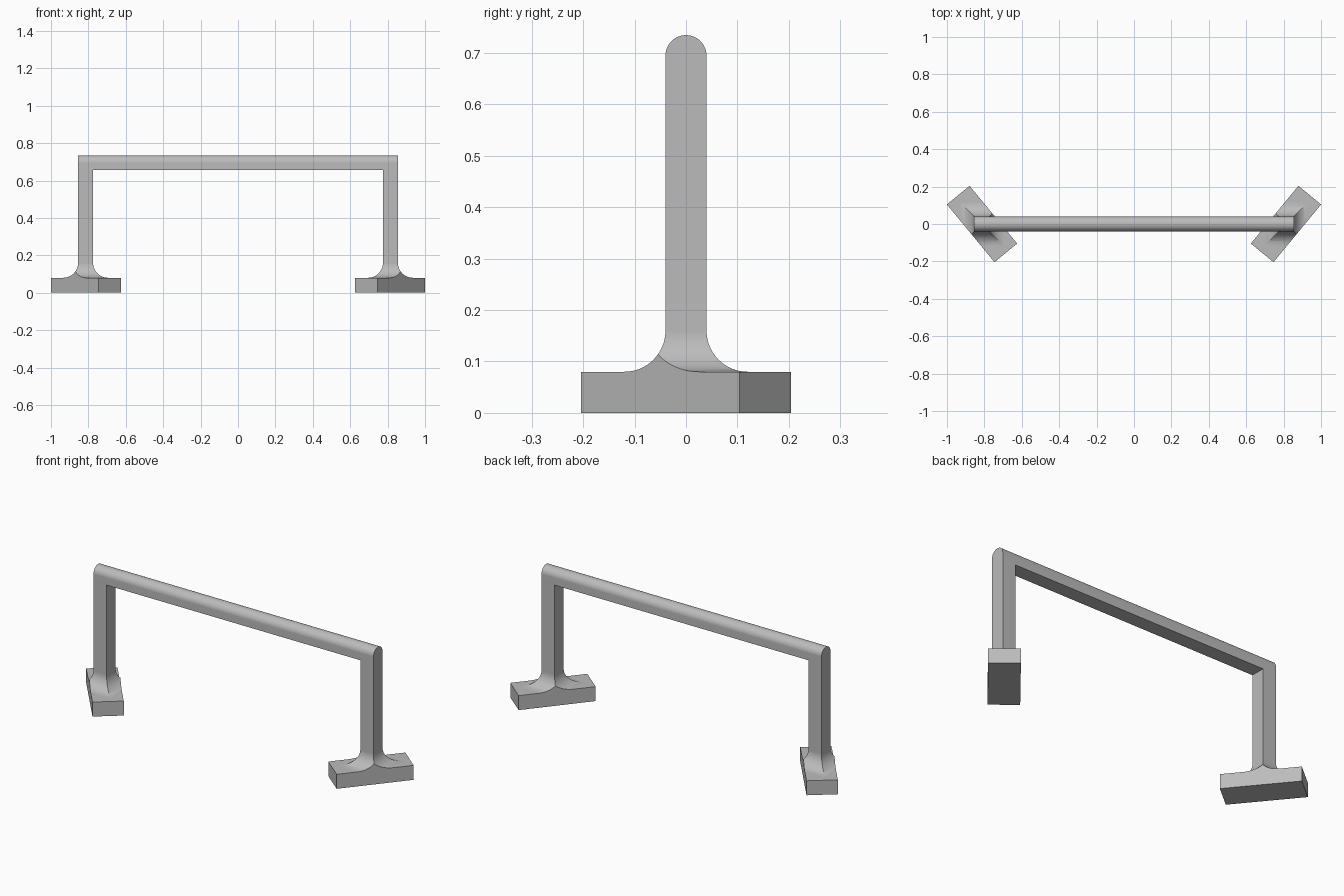
import bpy, bmesh, math
from mathutils import Vector

cube = bpy.data.objects.get("Cube")
if cube:
    bpy.data.objects.remove(cube)

HALF = 0.04            # half thickness of the rail and legs
END = 0.855            # outer end of the rail
LEG_X = END - HALF
TOP = 0.735
FOOT_H = 0.08
FILLET = 0.08
FOOT_X = 0.8125
FOOT_L, FOOT_W = 0.2, 0.0785   # half sizes of a foot
FOOT_ANGLE = math.radians(50.5)

grey = bpy.data.materials.new("plain grey")
grey.use_nodes = True
colour = (0.5, 0.5, 0.5, 1)
grey.diffuse_color = colour
grey.node_tree.nodes["Principled BSDF"].inputs["Base Color"].default_value = colour

bm = bmesh.new()

# Rail: flat underside and rounded top, with sections where the legs begin
profile = [(-HALF, TOP - 2 * HALF), (HALF, TOP - 2 * HALF)]
for i in range(25):
    a = math.pi * i / 24
    profile.append((HALF * math.cos(a), TOP - HALF + HALF * math.sin(a)))
stations = [-END, -END + 2 * HALF, END - 2 * HALF, END]
rings = [[bm.verts.new((x, y, z)) for y, z in profile] for x in stations]
n = len(profile)
leg_tops = []
for s, (a, b) in enumerate(zip(rings, rings[1:])):
    for i in range(n):
        j = (i + 1) % n
        face = bm.faces.new((a[i], a[j], b[j], b[i]))
        if i == 0 and s != 1:
            leg_tops.append(face)
bm.faces.new(rings[0])
bm.faces.new(rings[-1])

# Leg sections as (height, half width): straight, flared fillet, then a wide slab
sections = [(FOOT_H + FILLET, HALF)]
for i in range(1, 17):
    a = math.pi / 2 * i / 16
    sections.append((FOOT_H + FILLET * (1 - math.sin(a)),
                     HALF + FILLET * (1 - math.cos(a))))
sections += [(FOOT_H, 0.3), (0, 0.3)]

for face in leg_tops:
    side = math.copysign(1, face.calc_center_median().x)
    for z, half in sections:
        out = bmesh.ops.extrude_face_region(bm, geom=[face])["geom"]
        bmesh.ops.delete(bm, geom=[face], context='FACES_ONLY')
        face = next(g for g in out if isinstance(g, bmesh.types.BMFace))
        for v in face.verts:
            v.co = (side * LEG_X + math.copysign(half, v.co.x - side * LEG_X),
                    math.copysign(half, v.co.y), z)

    # Trim the slab and fillet to the turned rectangular foot
    along = Vector((side * math.cos(FOOT_ANGLE), math.sin(FOOT_ANGLE), 0))
    across = Vector((-along.y, along.x, 0))
    centre = Vector((side * FOOT_X, 0, 0))
    for direction, reach in ((across, FOOT_W), (-across, FOOT_W),
                             (along, FOOT_L), (-along, FOOT_L)):
        faces = [f for f in bm.faces if f.calc_center_median().x * side > 0
                 and max(v.co.z for v in f.verts) < FOOT_H + FILLET + 0.001]
        edges = {e for f in faces for e in f.edges}
        verts = {v for f in faces for v in f.verts}
        cut = bmesh.ops.bisect_plane(
            bm, geom=faces + list(edges) + list(verts), dist=1e-6,
            plane_co=centre + direction * reach, plane_no=direction,
            clear_outer=True)["geom_cut"]
        rim = [g for g in cut if isinstance(g, bmesh.types.BMEdge)]
        bmesh.ops.edgeloop_fill(bm, edges=rim)

bmesh.ops.recalc_face_normals(bm, faces=bm.faces[:])
mesh = bpy.data.meshes.new("rail_with_legs_and_feet")
bm.to_mesh(mesh)
bm.free()
mesh.materials.append(grey)
frame = bpy.data.objects.new("rail_with_legs_and_feet", mesh)
bpy.context.scene.collection.objects.link(frame)

# Smooth rounded areas, crisp flat ones
bpy.ops.object.select_all(action='DESELECT')
frame.select_set(True)
bpy.context.view_layer.objects.active = frame
bpy.ops.object.shade_smooth_by_angle(angle=math.radians(25))
weighted = frame.modifiers.new("even_shading", 'WEIGHTED_NORMAL')
weighted.keep_sharp = True
